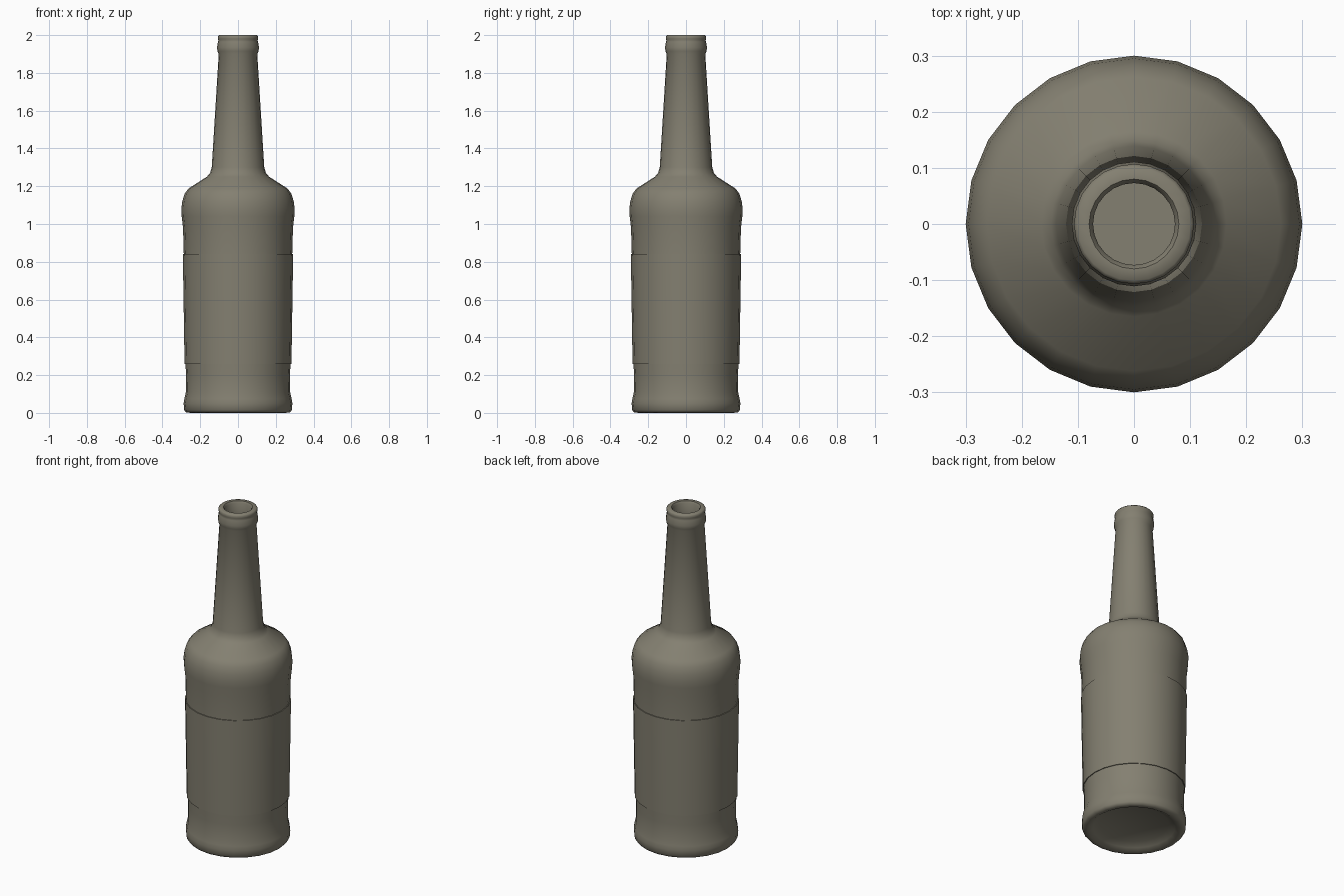
import bpy, math

cube = bpy.data.objects.get("Cube")
if cube:
    bpy.data.objects.remove(cube, do_unlink=True)

SIDES = 24

glass = bpy.data.materials.new("olive_grey")
glass.use_nodes = True
colour = (0.23, 0.215, 0.165, 1)
glass.diffuse_color = colour
glass.node_tree.nodes["Principled BSDF"].inputs["Base Color"].default_value = colour


def lathe(name, profile, sharp=40):
    """Spin (radius, height) points around z; radius 0 makes a pole."""
    verts, rings, faces = [], [], []
    for r, z in profile:
        n = SIDES if r > 0 else 1
        rings.append([len(verts) + i for i in range(n)])
        for i in range(n):
            a = math.tau * i / SIDES
            verts.append((r * math.cos(a), r * math.sin(a), z))
    for low, high in zip(rings, rings[1:]):
        for i in range(SIDES):
            j = (i + 1) % SIDES
            if len(low) == 1:
                faces.append((low[0], high[j], high[i]))
            elif len(high) == 1:
                faces.append((low[i], low[j], high[0]))
            else:
                faces.append((low[i], low[j], high[j], high[i]))
    mesh = bpy.data.meshes.new(name)
    mesh.from_pydata(verts, [], faces)
    mesh.materials.append(glass)
    obj = bpy.data.objects.new(name, mesh)
    bpy.context.collection.objects.link(obj)
    bpy.ops.object.select_all(action='DESELECT')
    obj.select_set(True)
    bpy.context.view_layer.objects.active = obj
    bpy.ops.object.shade_smooth_by_angle(angle=math.radians(sharp))
    return obj


# Bottle: dished base, body, shoulder, neck, lip, then the hollow inside
base = [(0, 0.04), (0.19, 0.035), (0.225, 0.015), (0.25, 0.0), (0.275, 0.003),
        (0.285, 0.015), (0.288, 0.05), (0.284, 0.075), (0.276, 0.11)]
body = [(0.275, 0.2), (0.278, 0.26), (0.287, 0.84), (0.291, 0.98)]
shoulder = [(0.298, 1.04), (0.3, 1.08), (0.295, 1.12), (0.283, 1.16),
            (0.262, 1.188), (0.165, 1.25), (0.148, 1.27), (0.139, 1.3)]
lip = [(0.102, 1.9), (0.109, 1.915), (0.111, 1.935), (0.106, 1.965),
       (0.104, 1.972), (0.107, 1.98), (0.107, 1.993), (0.101, 2.0),
       (0.08, 2.0), (0.073, 1.99)]
inside = [(0.075, 1.9), (0.11, 1.3), (0.24, 1.17), (0.265, 1.08),
          (0.25, 0.84), (0.245, 0.08), (0, 0.08)]
lathe("bottle", base + body + shoulder + lip + inside, 55)

# Label sleeve wrapped round the body
lathe("label", [(0.277, 0.26), (0.283, 0.26), (0.292, 0.84), (0.286, 0.84)])
